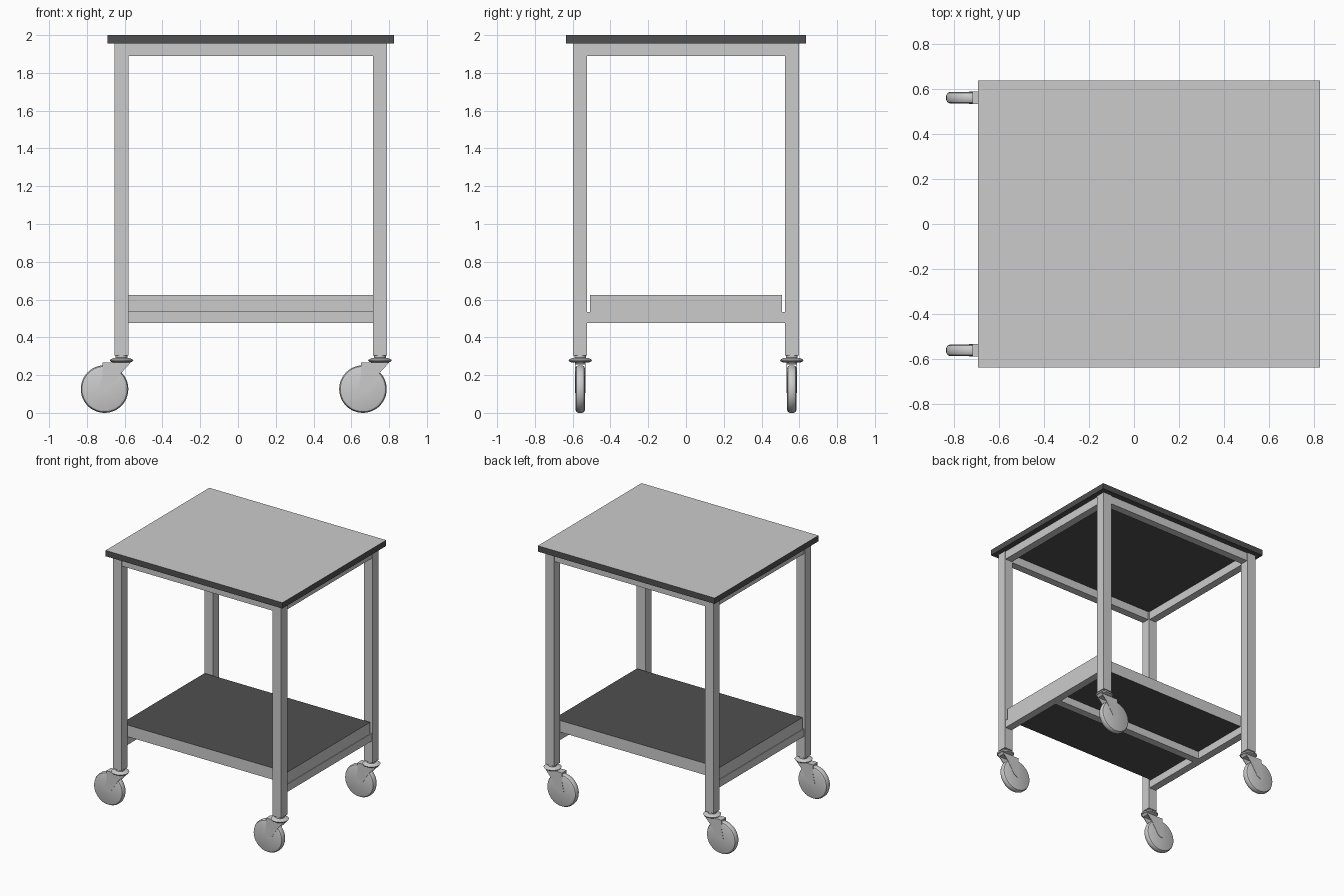
import bpy, bmesh, math
from mathutils import Matrix

if "Cube" in bpy.data.objects:
    bpy.data.objects.remove(bpy.data.objects["Cube"])

CX = 0.0675                      # frame centre in x (casters trail towards -x)
LEG_X = (CX - 0.684, CX + 0.684)
LEG_Y = (-0.56, 0.56)

dark = bpy.data.materials.new("dark_board")
dark.diffuse_color = (0.08, 0.08, 0.08, 1)
dark.use_nodes = True
dark.node_tree.nodes["Principled BSDF"].inputs["Base Color"].default_value = dark.diffuse_color


def finish(name, bm, smooth=False):
    bmesh.ops.recalc_face_normals(bm, faces=bm.faces)
    me = bpy.data.meshes.new(name)
    bm.to_mesh(me)
    bm.free()
    ob = bpy.data.objects.new(name, me)
    bpy.context.collection.objects.link(ob)
    if smooth:
        bpy.ops.object.select_all(action='DESELECT')
        ob.select_set(True)
        bpy.context.view_layer.objects.active = ob
        bpy.ops.object.shade_smooth_by_angle(angle=math.radians(35))
    return ob


def box(name, x0, x1, y0, y1, z0, z1):
    bm = bmesh.new()
    bmesh.ops.create_cube(bm, size=1)
    bmesh.ops.scale(bm, vec=(x1 - x0, y1 - y0, z1 - z0), verts=bm.verts)
    bmesh.ops.translate(bm, vec=((x0 + x1) / 2, (y0 + y1) / 2, (z0 + z1) / 2), verts=bm.verts)
    return finish(name, bm)


def two_tone(ob, is_grey):
    """Dark board with the faces chosen by is_grey left plain."""
    ob.data.materials.append(dark)
    ob.data.materials.append(None)
    for p in ob.data.polygons:
        p.material_index = 1 if is_grey(p.normal) else 0


def lathe(name, profile, matrix, steps=40):
    """Spin an (r, h) profile round z, then place it."""
    bm = bmesh.new()
    vs = [bm.verts.new((r, 0, h)) for r, h in profile]
    es = [bm.edges.new(pair) for pair in zip(vs, vs[1:])]
    bmesh.ops.spin(bm, geom=vs + es, cent=(0, 0, 0), axis=(0, 0, 1),
                   angle=2 * math.pi, steps=steps)
    bmesh.ops.remove_doubles(bm, verts=bm.verts, dist=1e-5)
    bmesh.ops.transform(bm, matrix=matrix, verts=bm.verts)
    return finish(name, bm, True)


def plate(name, outline, x, y0, y1):
    """Extrude an xz outline from y0 to y1."""
    bm = bmesh.new()
    face = bm.faces.new([bm.verts.new((x + px, y0, pz)) for px, pz in outline])
    ext = bmesh.ops.extrude_face_region(bm, geom=[face])
    bmesh.ops.translate(bm, vec=(0, y1 - y0, 0),
                        verts=[v for v in ext["geom"] if isinstance(v, bmesh.types.BMVert)])
    return finish(name, bm)


# Table top: dark edges and underside, grey upper face
top = box("table_top", CX - 0.758, CX + 0.758, -0.635, 0.635, 1.955, 2.0)
two_tone(top, lambda n: n.z > 0.5)

# Lower shelf: grey sides, dark upper and lower faces
shelf = box("lower_shelf", CX - 0.71, CX + 0.71, -0.508, 0.508, 0.535, 0.625)
two_tone(shelf, lambda n: abs(n.z) < 0.5)

# Rails between the legs
XI, YI, T = 0.647, 0.523, 0.03
for y, side in zip(LEG_Y, ("front", "back")):
    box(side + "_top_rail", CX - XI, CX + XI, y - T, y + T, 1.89, 1.955)
for x, side in zip(LEG_X, ("left", "right")):
    box(side + "_top_rail", x - T, x + T, -YI, YI, 1.89, 1.955)
    box(side + "_shelf_rail", x - T, x + T, -YI, YI, 0.475, 0.535)
box("middle_shelf_rail", CX - 0.654, CX + 0.654, -T, T, 0.475, 0.535)

# Legs and casters
SWIVEL = [(0, 0.306), (0.031, 0.306), (0.031, 0.292), (0.045, 0.29), (0.063, 0.28),
          (0.058, 0.272), (0.045, 0.267), (0, 0.267)]
WHEEL = [(0, -0.026), (0.108, -0.026), (0.12, -0.021), (0.126, -0.01),
         (0.126, 0.01), (0.12, 0.021), (0.108, 0.026), (0, 0.026)]
FORK = [(-0.10, 0.268), (0.05, 0.268), (0.0, 0.213), (-0.06, 0.12),
        (-0.09, 0.105), (-0.115, 0.125), (-0.10, 0.2)]
BRIDGE = [(-0.10, 0.268), (0.05, 0.268), (0.038, 0.255), (-0.10, 0.255)]
for x, sx in zip(LEG_X, ("left", "right")):
    for y, sy in zip(LEG_Y, ("front", "back")):
        tag = sy + "_" + sx
        box(tag + "_leg", x - 0.037, x + 0.037, y - 0.037, y + 0.037, 0.305, 1.955)
        lathe(tag + "_swivel", SWIVEL, Matrix.Translation((x, y, 0)))
        lathe(tag + "_wheel", WHEEL, Matrix.Translation((x - 0.09, y, 0.126))
              @ Matrix.Rotation(math.pi / 2, 4, 'X'), 48)
        plate(tag + "_fork_bridge", BRIDGE, x, y - 0.0265, y + 0.0265)
        for s in (-1, 1):
            plate(tag + "_fork_arm", FORK, x, y + s * 0.024, y + s * 0.028)
